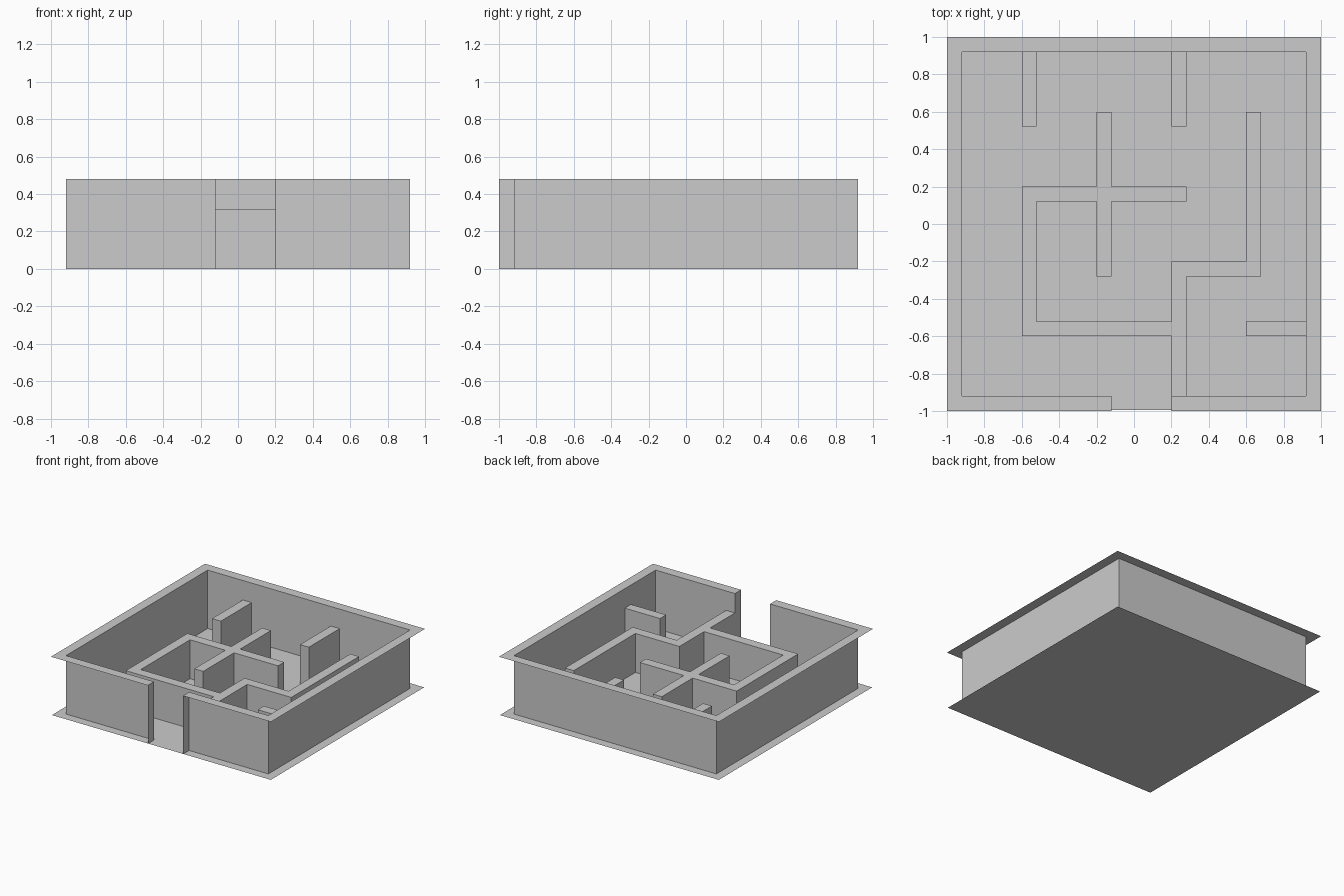
import bpy, bmesh

if "Cube" in bpy.data.objects:
    bpy.data.objects.remove(bpy.data.objects["Cube"])


def sheet_prism(name, pts, height, open_edges=()):
    """Top cap plus side sheets from a counter-clockwise plan; open_edges get no side."""
    bm = bmesh.new()
    top = [bm.verts.new((x, y, height)) for x, y in pts]
    bm.faces.new(top)
    if height > 0:
        low = [bm.verts.new((x, y, 0)) for x, y in pts]
        n = len(pts)
        for i in range(n):
            if i not in open_edges:
                j = (i + 1) % n
                bm.faces.new((low[i], low[j], top[j], top[i]))
        loose = [v for v in bm.verts if not v.link_faces]
        bmesh.ops.delete(bm, geom=loose, context='VERTS')
    me = bpy.data.meshes.new(name)
    bm.to_mesh(me)
    bm.free()
    ob = bpy.data.objects.new(name, me)
    bpy.context.collection.objects.link(ob)
    return ob


def rect(x0, x1, y0, y1):
    return [(x0, y0), (x1, y0), (x1, y1), (x0, y1)]


OUT, INN = 1.0, 0.92        # rim outer and inner half size
TALL, LOW = 0.48, 0.32      # outer and inner wall heights
DL, DR = -0.12, 0.20        # doorway sides

# floor sheet
F = 0.995
sheet_prism("floor", rect(-F, F, -F, F), 0)

# outer wall: flat rim, inner faces and doorway jambs, open on the outside
sheet_prism("outer_wall", [
    (DR, -OUT), (OUT, -OUT), (OUT, OUT), (-OUT, OUT), (-OUT, -OUT), (DL, -OUT),
    (DL, -INN), (-INN, -INN), (-INN, INN), (INN, INN), (INN, -INN), (DR, -INN)],
    TALL, open_edges=range(5))

# connected maze wall, starting beside the doorway
sheet_prism("maze_wall", [
    (.2, -INN), (.28, -INN), (.28, -.28), (.68, -.28), (.68, .6), (.6, .6),
    (.6, -.2), (.2, -.2), (.2, -.52), (-.52, -.52), (-.52, .12), (-.2, .12),
    (-.2, -.28), (-.12, -.28), (-.12, .12), (.28, .12), (.28, .2), (-.12, .2),
    (-.12, .6), (-.2, .6), (-.2, .2), (-.6, .2), (-.6, -.6), (.2, -.6)],
    LOW, open_edges=(0,))

# short stub walls, open where they meet the outer wall
for side, x in (("left", -.6), ("right", .2)):
    sheet_prism("back_stub_" + side, rect(x, x + .08, .52, INN), LOW, open_edges=(2,))
sheet_prism("side_stub", rect(.6, INN, -.6, -.52), LOW, open_edges=(1,))
